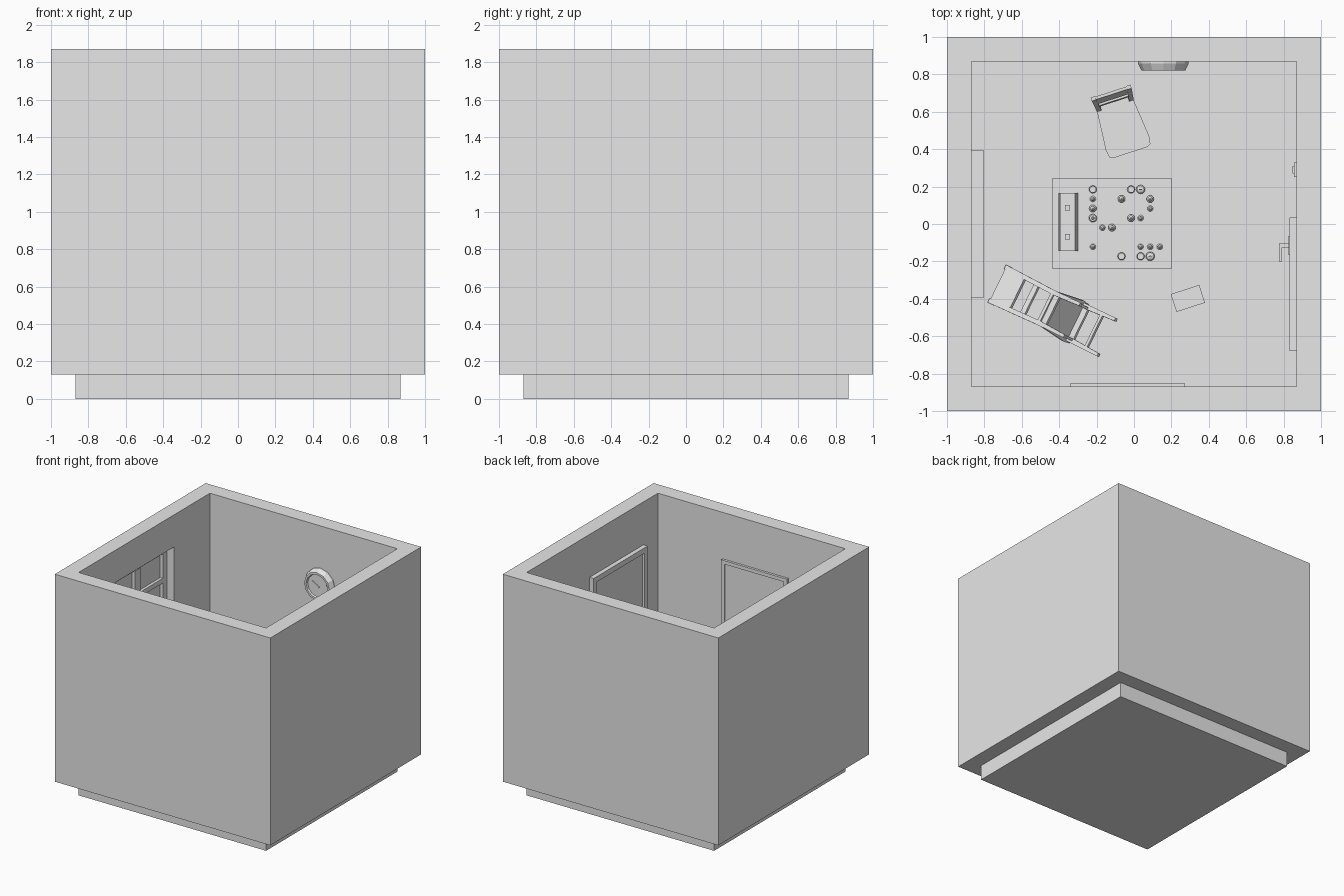
import bpy, bmesh, math
from mathutils import Matrix, Vector

if "Cube" in bpy.data.objects:
    bpy.data.objects.remove(bpy.data.objects["Cube"])

plaster = bpy.data.materials.new("light grey")
plaster.diffuse_color = (0.8, 0.8, 0.8, 1)
plaster.use_nodes = True
plaster.node_tree.nodes["Principled BSDF"].inputs["Base Color"].default_value = plaster.diffuse_color


def finish(bm, name):
    bmesh.ops.recalc_face_normals(bm, faces=bm.faces)
    me = bpy.data.meshes.new(name)
    bm.to_mesh(me)
    bm.free()
    me.materials.append(plaster)
    ob = bpy.data.objects.new(name, me)
    bpy.context.collection.objects.link(ob)
    return ob


def loft(name, rings):
    """Closed solid through rings of equal point count."""
    bm = bmesh.new()
    vs = [[bm.verts.new(p) for p in r] for r in rings]
    n = len(rings[0])
    for a, b in zip(vs, vs[1:]):
        for i in range(n):
            j = (i + 1) % n
            bm.faces.new((a[i], a[j], b[j], b[i]))
    bm.faces.new(vs[0])
    bm.faces.new(vs[-1])
    return finish(bm, name)


def beam(name, p, q, w, d, w2=None, d2=None):
    """Tapered bar from p up to q with level rectangular ends."""
    w2, d2 = w2 or w, d2 or d
    sq = [(-.5, -.5), (.5, -.5), (.5, .5), (-.5, .5)]
    return loft(name, [[(p[0] + x * w, p[1] + y * d, p[2]) for x, y in sq],
                       [(q[0] + x * w2, q[1] + y * d2, q[2]) for x, y in sq]])


def box(name, x0, x1, y0, y1, z0, z1):
    cx, cy = (x0 + x1) / 2, (y0 + y1) / 2
    return beam(name, (cx, cy, z0), (cx, cy, z1), x1 - x0, y1 - y0)


def lathe(name, profile, sides, matrix):
    rings = [[(r * math.cos(2 * math.pi * i / sides), r * math.sin(2 * math.pi * i / sides), z)
              for i in range(sides)] for r, z in profile]
    ob = loft(name, rings)
    ob.data.transform(matrix)
    return ob


def cut(ob, cutter):
    m = ob.modifiers.new("cut", 'BOOLEAN')
    m.object, m.solver = cutter, 'EXACT'
    bpy.context.view_layer.objects.active = ob
    bpy.ops.object.modifier_apply(modifier=m.name)
    bpy.data.objects.remove(cutter)


F = 0.13  # floor level

# Room shell: floor slab, walls, window niche
box("floor", -.87, .87, -.87, .87, 0, F)
walls = box("walls", -1, 1, -1, 1, F, 1.87)
cut(walls, box("room_cutter", -.87, .87, -.87, .87, 0, 2))
cut(walls, box("niche_cutter", -.96, -.8, -.395, .395, .81, 1.6))

# Window in the left wall
for s in (-1, 1):
    box("window_side", -.96, -.935, min(s * .395, s * .34), max(s * .395, s * .34), .81, 1.6)
for z0, z1 in ((.81, .865), (1.545, 1.6), (1.3, 1.34)):
    box("window_rail", -.96, -.936, -.34, .34, z0, z1)
box("window_mullion", -.96, -.93, -.035, .035, .865, 1.545)
box("window_sill", -.96, -.805, -.395, .395, .79, .815)

# Door on the right wall
for y0, y1 in ((-.68, -.635), (-.01, .035)):
    box("door_jamb", .832, .87, y0, y1, F, 1.51)
box("door_head", .832, .87, -.635, -.01, 1.465, 1.51)
box("door_leaf", .848, .87, -.635, -.01, F, 1.465)
box("handle_plate", .825, .848, -.165, -.065, .72, .86)
box("handle_stem", .775, .825, -.125, -.105, .79, .81)
box("handle_lever", .775, .79, -.2, -.105, .788, .812)

# Light switch
box("switch_plate", .855, .87, .25, .33, .8, .9)
box("switch_rocker", .848, .855, .27, .31, .825, .875)

# Framed picture on the front wall
for x0, x1 in ((-.34, -.31), (.24, .27)):
    box("picture_side", x0, x1, -.87, -.85, .65, 1.48)
for z0, z1 in ((.65, .68), (1.45, 1.48)):
    box("picture_rail", -.31, .24, -.87, -.85, z0, z1)
box("picture_panel", -.31, .24, -.87, -.862, .68, 1.45)

# Wall clock on the back wall
at = Matrix.Translation((.157, .87, 1.38)) @ Matrix.Rotation(math.pi / 2, 4, 'X')
lathe("wall_clock", [(.135, 0), (.135, .012), (.117, .05), (.1, .05), (.095, .035)], 12, at)
for ang, length in ((60, .06), (-75, .085)):
    hand = box("clock_hand", -.004, .004, -.015, length, .034, .041)
    hand.data.transform(at @ Matrix.Rotation(math.radians(ang), 4, 'Z'))

# Table
T = .57
box("table_top", -.435, .2, -.24, .245, T - .03, T)
for x in (-.39, .155):
    for y in (-.195, .2):
        beam("table_leg", (x, y, F), (x, y, T - .03), .035, .035, .05, .05)
    box("table_apron", x - .012, x + .012, -.175, .18, T - .08, T - .03)
for y in (-.195, .2):
    box("table_apron", -.37, .135, y - .012, y + .012, T - .08, T - .03)

# Game clock with two buttons
prof = [(-.405, T), (-.3, T), (-.305, T + .03), (-.315, T + .1), (-.395, T + .1), (-.403, T + .03)]
loft("game_clock", [[(x, y, z) for x, z in prof] for y in (-.145, .165)])
for y in (.087, -.068):
    box("clock_button", -.37, -.342, y - .014, y + .014, T + .1, T + .112)

# Board pieces: (column, row, kind)
bodies = {
    "pawn": [(.016, 0), (.016, .008), (.008, .014), (.006, .03), (.011, .034), (.012, .042), (.005, .05)],
    "tower": [(.021, 0), (.021, .01), (.013, .017), (.012, .043), (.018, .048), (.018, .062), (.011, .062), (.011, .055)],
    "minor": [(.02, 0), (.02, .01), (.011, .017), (.008, .045), (.014, .05), (.013, .062), (.003, .076)],
    "queen": [(.022, 0), (.022, .01), (.012, .02), (.009, .06), (.014, .063), (.018, .085), (.008, .087), (.004, .094)],
    "king": [(.024, 0), (.024, .011), (.013, .02), (.01, .066), (.016, .069), (.02, .09), (.006, .096)],
}
kinds = {"p": "pawn", "t": "tower", "m": "minor", "q": "queen", "k": "king"}
for spot in ("00t 40t 50k 01p 31m 61m 02m 62p 03q 43m 53p 14p 24m 06p 56p 66p 76p 37t 57t 67k").split():
    kind = kinds[spot[2]]
    x, y = -.22 + .0511 * int(spot[0]), .185 - .0511 * int(spot[1])
    ob = lathe("piece_" + kind, bodies[kind], 12, Matrix.Translation((x, y, T)))
    if kind == "king":
        box("king_cross", x - .003, x + .003, y - .003, y + .003, T + .094, T + .112)
        box("king_cross_arm", x - .008, x + .008, y - .0025, y + .0025, T + .101, T + .107)


# Chair, facing -y, feet on z = 0
def chair():
    parts = [loft("seat", [[(-.115, -.14, z), (-.095, -.15, z), (.095, -.15, z), (.115, -.14, z),
                            (.122, -.1, z), (.1, .14, z), (-.1, .14, z), (-.122, -.1, z)] for z in (.24, .262)])]
    for s in (-1, 1):
        parts += [
            beam("front_leg", (s * .105, -.13, 0), (s * .098, -.115, .24), .018, .018, .028, .028),
            beam("rear_leg", (s * .095, .165, 0), (s * .09, .125, .25), .018, .018, .026, .03),
            beam("back_post", (s * .09, .125, .25), (s * .1, .185, .6), .026, .03, .024, .02),
            beam("side_apron", (s * .093, 0, .2), (s * .093, 0, .24), .014, .23),
        ]
    parts += [
        beam("back_panel", (0, .158, .46), (0, .184, .595), .2, .016),
        beam("back_rail", (0, .141, .36), (0, .147, .39), .18, .014),
        beam("front_apron", (0, -.115, .2), (0, -.115, .24), .18, .014),
        beam("rear_apron", (0, .125, .2), (0, .125, .24), .18, .014),
        beam("front_stretcher", (0, -.122, .09), (0, -.122, .11), .19, .014),
    ]
    return parts


def place(parts, m):
    for ob in parts:
        ob.data.transform(m)


# Standing chair
place(chair(), Matrix.Translation((-.065, .525, F)) @ Matrix.Rotation(math.radians(18), 4, 'Z'))

# Toppled chair, resting on seat front and back top
fallen = chair()
place(fallen, Matrix.Rotation(math.radians(-116), 4, 'Z') @ Matrix.Rotation(math.radians(134), 4, 'X'))
pts = [v.co for ob in fallen for v in ob.data.vertices]
lo = [min(p[i] for p in pts) for i in range(3)]
hi = [max(p[i] for p in pts) for i in range(3)]
place(fallen, Matrix.Translation((-.435 - (lo[0] + hi[0]) / 2, -.465 - (lo[1] + hi[1]) / 2, F - lo[2])))

# Small flat device on the floor
m = Matrix.Translation((.288, -.398, F)) @ Matrix.Rotation(math.radians(18), 4, 'Z')
place([box("device", -.08, .08, -.05, .05, 0, .02),
       box("device_button", -.072, -.06, -.02, -.008, .02, .024),
       box("device_button", -.072, -.06, .008, .02, .02, .024)], m)
